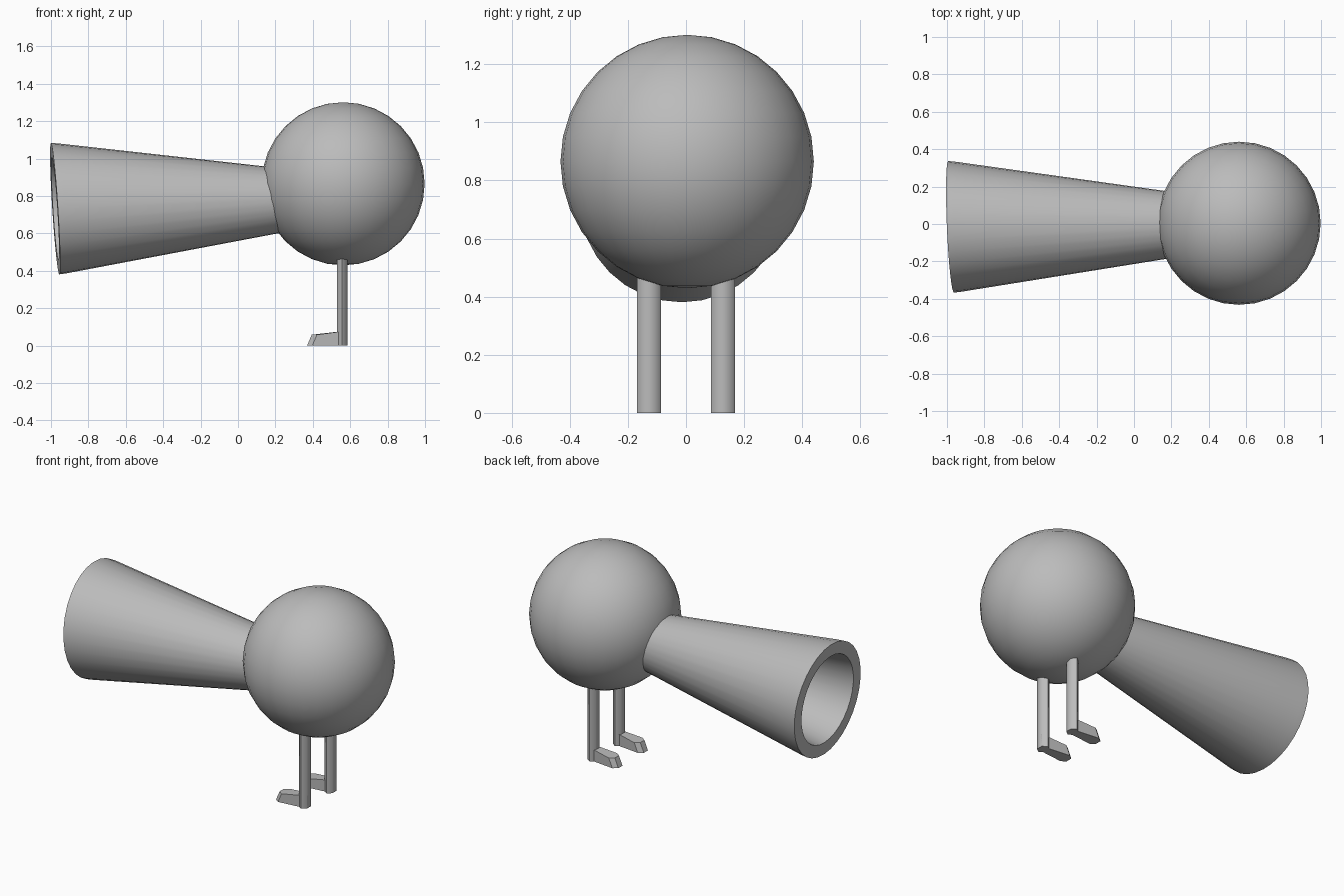
import bpy, bmesh, math
from mathutils import Vector

if "Cube" in bpy.data.objects:
    bpy.data.objects.remove(bpy.data.objects["Cube"])

grey = bpy.data.materials.new("plain grey")
grey.diffuse_color = (0.5, 0.5, 0.5, 1)
grey.use_nodes = True
grey.node_tree.nodes["Principled BSDF"].inputs["Base Color"].default_value = grey.diffuse_color


def finish(name, bm, angle):
    bmesh.ops.recalc_face_normals(bm, faces=bm.faces)
    me = bpy.data.meshes.new(name)
    bm.to_mesh(me)
    bm.free()
    me.materials.append(grey)
    ob = bpy.data.objects.new(name, me)
    bpy.context.collection.objects.link(ob)
    bpy.ops.object.select_all(action='DESELECT')
    ob.select_set(True)
    bpy.context.view_layer.objects.active = ob
    bpy.ops.object.shade_smooth_by_angle(angle=math.radians(angle))
    return ob


def loft(name, rings, angle=40):
    """Skin a list of point rings and cap both ends."""
    bm = bmesh.new()
    vs = [[bm.verts.new(p) for p in r] for r in rings]
    n = len(vs[0])
    for a, b in zip(vs, vs[1:]):
        for i in range(n):
            j = (i + 1) % n
            bm.faces.new((a[i], a[j], b[j], b[i]))
    bm.faces.new(vs[0])
    bm.faces.new(vs[-1])
    return finish(name, bm, angle)


# round body
bm = bmesh.new()
bmesh.ops.create_uvsphere(bm, u_segments=32, v_segments=16, radius=0.436)
bmesh.ops.translate(bm, verts=bm.verts, vec=(0.562, 0.004, 0.865))
finish("body", bm, 40)

# hollow flared horn: mouth plane slightly tilted, axis runs into the body
mouth = Vector((-0.978, -0.015, 0.732))
root = Vector((0.30, -0.003, 0.78))
normal = Vector((1, 0.043, 0.064)).normalized()
side = Vector((0, 0, 1)).cross(normal).normalized()
up = normal.cross(side)


def horn_ring(t, r, n=32):
    c = mouth.lerp(root, t)
    return [c + r * (math.cos(k * math.tau / n) * side + math.sin(k * math.tau / n) * up)
            for k in range(n)]


loft("horn", [horn_ring(t, r) for t, r in
              ((1, 0.162), (0.03, 0.348), (0, 0.352), (0, 0.275), (0.03, 0.268), (0.9, 0.11))], 50)


# six-sided legs with flat-soled feet pointing to the horn side
def hexagon(y, z_back, z_front, toe=0.0):
    pts = []
    for k in range(6):
        a = k * math.tau / 6
        front = math.sin(a) < 0.1      # side and front corners
        shift = toe if front else 0
        x = 0.557 + 0.0346 * math.sin(a) * 0.93 - shift
        pts.append((x, y + 0.041 * math.cos(a), z_front if front else z_back))
    return pts


for label, y in (("front", -0.127), ("back", 0.127)):
    loft(label + "_leg", [hexagon(y, 0, 0), hexagon(y, 0.56, 0.56)], 65)
    loft(label + "_foot", [hexagon(y, 0, 0, 0.16),
                           hexagon(y, 0.08, 0.058, 0.135)], 40)
